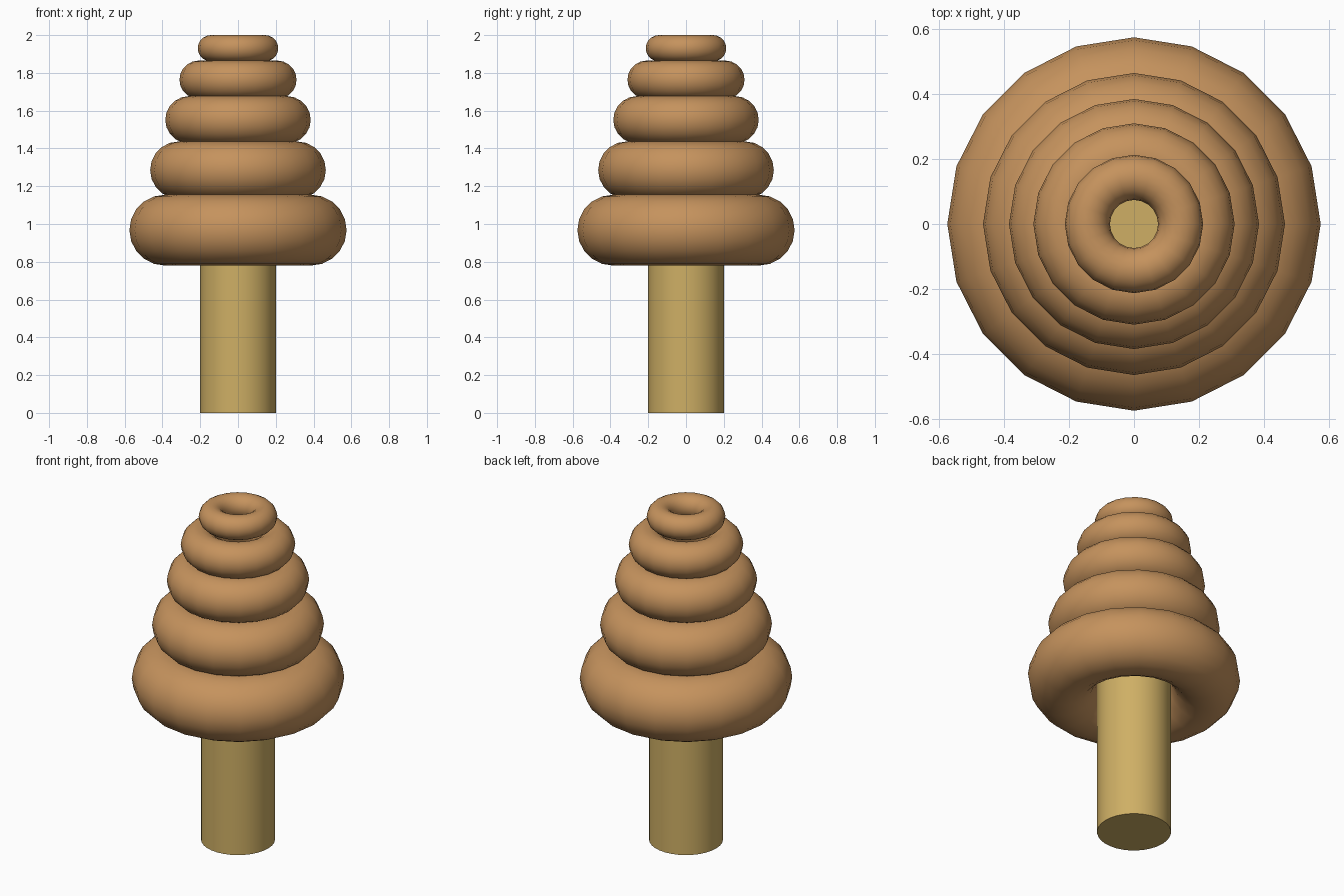
import bpy
from math import radians

if "Cube" in bpy.data.objects:
    bpy.data.objects.remove(bpy.data.objects["Cube"])


def material(name, color):
    m = bpy.data.materials.new(name)
    m.diffuse_color = color
    m.use_nodes = True
    m.node_tree.nodes["Principled BSDF"].inputs["Base Color"].default_value = m.diffuse_color
    return m


bark = material("trunk_tan", (0.62, 0.43, 0.13, 1))
brown = material("foliage_brown", (0.56, 0.29, 0.11, 1))

# Trunk, ending inside the lowest ring
TRUNK_TOP = 1.0
bpy.ops.mesh.primitive_cylinder_add(vertices=32, radius=0.2, depth=TRUNK_TOP,
                                    location=(0, 0, TRUNK_TOP / 2))
trunk = bpy.context.object
trunk.name = "trunk"
trunk.data.materials.append(bark)
bpy.ops.object.shade_smooth_by_angle(angle=radians(40))

# Stacked foliage rings: (outer radius, top height), same proportions throughout
RINGS = [(0.575, 1.155), (0.465, 1.437), (0.385, 1.677), (0.31, 1.865), (0.213, 2.0)]
for i, (outer, top) in enumerate(RINGS, 1):
    tube = outer * 0.326
    bpy.ops.mesh.primitive_torus_add(major_radius=outer - tube, minor_radius=tube,
                                     major_segments=20, minor_segments=20,
                                     location=(0, 0, top - tube))
    ring = bpy.context.object
    ring.name = f"foliage_ring_{i}"
    ring.data.materials.append(brown)
    bpy.ops.object.shade_smooth()
